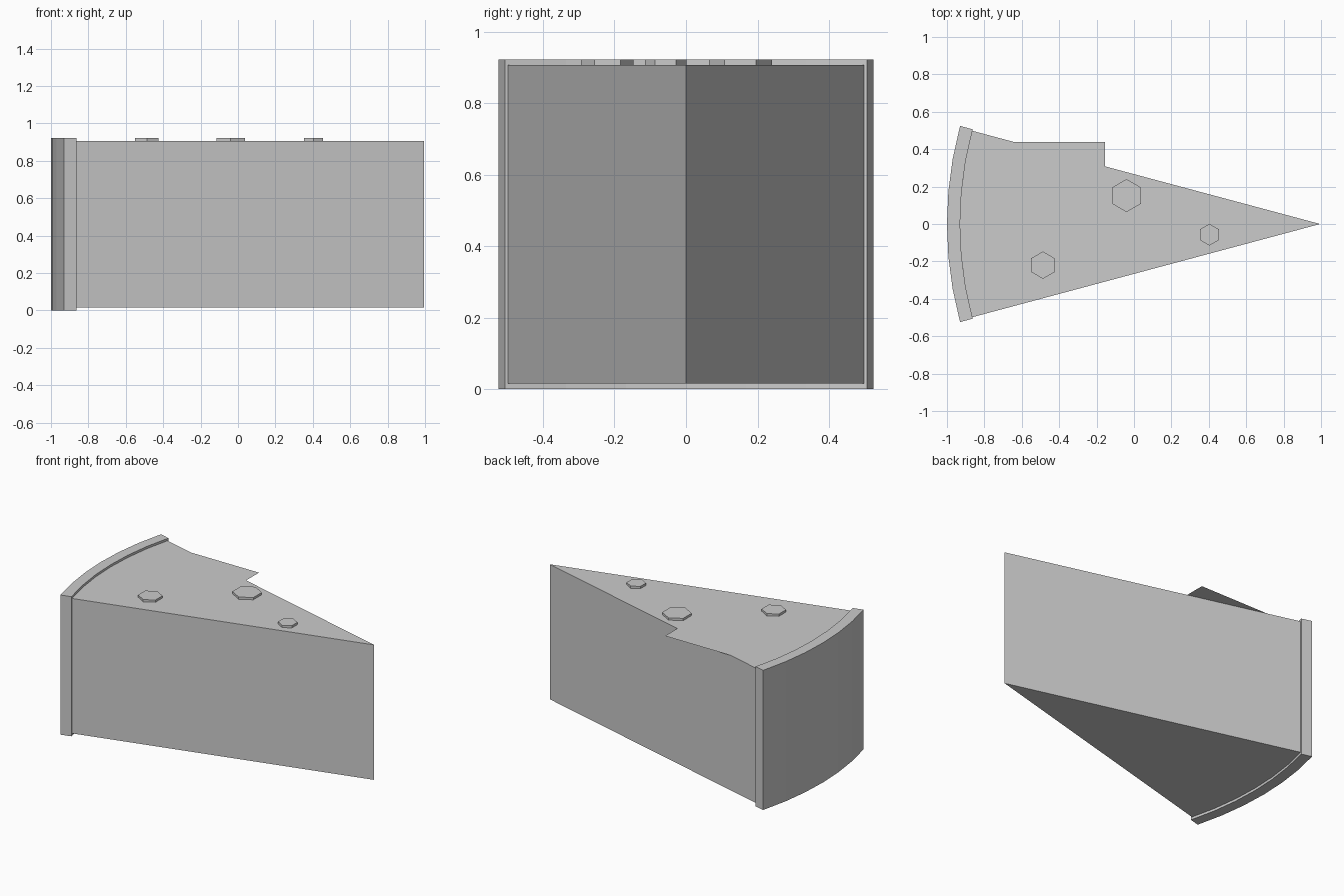
import bpy, bmesh, math

if "Cube" in bpy.data.objects:
    bpy.data.objects.remove(bpy.data.objects["Cube"])


def prism(name, outline, z0, z1):
    """Extrude a counter-clockwise outline from z0 to z1."""
    bm = bmesh.new()
    face = bm.faces.new([bm.verts.new((x, y, z0)) for x, y in outline])
    ext = bmesh.ops.extrude_face_region(bm, geom=[face], use_keep_orig=True)
    for v in ext["geom"]:
        if isinstance(v, bmesh.types.BMVert):
            v.co.z = z1
    bmesh.ops.recalc_face_normals(bm, faces=bm.faces)
    mesh = bpy.data.meshes.new(name)
    bm.to_mesh(mesh)
    bm.free()
    obj = bpy.data.objects.new(name, mesh)
    bpy.context.collection.objects.link(obj)
    return obj


def arc(apex, radius, angles):
    return [(apex - radius * math.cos(math.radians(a)),
             radius * math.sin(math.radians(a))) for a in angles]


# Wedge body: pointed slice with a curved back
body_angles = [15, 10, 5, 0, -5, -10, -15]
prism("wedge_body", [(0.995, 0)] + arc(0.995, 1.925, body_angles), 0.016, 0.907)

# Rind: curved shell, slightly wider and taller than the body
rind_angles = [15.2, 10, 5, 0, -5, -10, -15.2]
prism("rind", arc(1, 2, rind_angles) + arc(1, 1.93, rind_angles[::-1]), 0, 0.922)

# Hexagonal toppings
for i, (x, y, r) in enumerate([(-0.487, -0.22, 0.073),
                               (-0.04, 0.152, 0.088),
                               (0.403, -0.057, 0.058)]):
    hexagon = [(x + r * math.cos(math.radians(30 + 60 * k)),
                y + r * math.sin(math.radians(30 + 60 * k))) for k in range(6)]
    prism(f"topping_{i + 1}", hexagon, 0.907, 0.922)

# Thin square sheet lying on top and overhanging the back edge
bpy.ops.mesh.primitive_plane_add(size=0.518, location=(-0.413, 0.18, 0.909))
bpy.context.object.name = "top_sheet"
